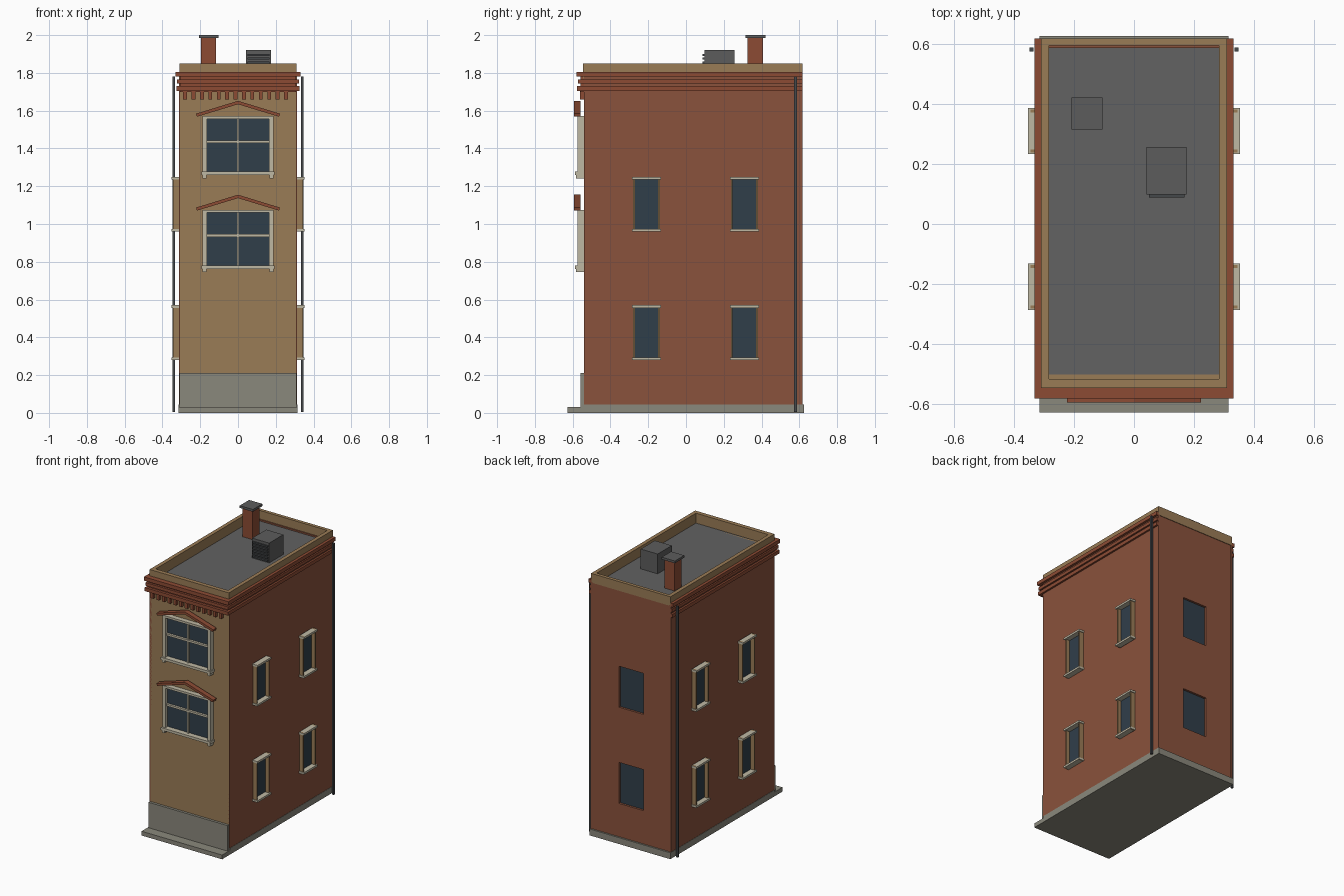
import bpy
import bmesh
from mathutils import Vector

if "Cube" in bpy.data.objects:
    bpy.data.objects.remove(bpy.data.objects["Cube"])


def material(name, hex_code):
    srgb = [int(hex_code[i:i + 2], 16) / 255 for i in (0, 2, 4)]
    colour = [c / 12.92 if c < 0.04 else ((c + 0.055) / 1.055) ** 2.4 for c in srgb] + [1]
    mat = bpy.data.materials.new(name)
    mat.use_nodes = True
    mat.diffuse_color = colour
    bsdf = next(n for n in mat.node_tree.nodes if n.type == 'BSDF_PRINCIPLED')
    bsdf.inputs["Base Color"].default_value = colour
    return mat


tan = material("tan_render", "9A7C56")
brick = material("red_brick", "8A523C")
cornice_red = material("cornice_red", "8C4B34")
stone = material("grey_stone", "8A887C")
trim = material("cream_trim", "BFB8A3")
glass = material("dark_glass", "303E4A")
roofing = material("roof_grey", "626262")
metal = material("dark_metal", "45484B")
unit_grey = material("unit_grey", "5C5C5C")


def finish(name, bm, mat):
    bmesh.ops.recalc_face_normals(bm, faces=bm.faces)
    mesh = bpy.data.meshes.new(name)
    bm.to_mesh(mesh)
    bm.free()
    mesh.materials.append(mat)
    obj = bpy.data.objects.new(name, mesh)
    bpy.context.collection.objects.link(obj)
    return obj


def boxes(name, mat, *spans):
    """One object made of boxes, each given as x, y and z ranges."""
    bm = bmesh.new()
    for span in spans:
        low, high = Vector([r[0] for r in span]), Vector([r[1] for r in span])
        verts = bmesh.ops.create_cube(bm, size=1)["verts"]
        for v in verts:
            v.co = Vector([(low[i] + high[i]) / 2 + v.co[i] * (high[i] - low[i]) for i in range(3)])
    return finish(name, bm, mat)


def extrude_profile(name, mat, points, y0, y1):
    """Extrude an outline in x and z along y."""
    bm = bmesh.new()
    face = bm.faces.new([bm.verts.new((x, y0, z)) for x, z in points])
    new = bmesh.ops.extrude_face_region(bm, geom=[face])["geom"]
    bmesh.ops.translate(bm, vec=(0, y1 - y0, 0), verts=[v for v in new if isinstance(v, bmesh.types.BMVert)])
    return finish(name, bm, mat)


def both(a):
    return (-a, a)


FRONT, BACK, SIDE = -0.54, 0.613, 0.313
FLOORS = ((0.28, 0.57), (0.96, 1.25))

# Base
boxes("foundation", stone, (both(0.315), (-0.54, 0.625), (0, 0.045)))
boxes("front_step", stone, (both(0.315), (-0.627, -0.53), (0, 0.03)))
boxes("front_plinth", stone, (both(0.309), (-0.558, -0.53), (0.03, 0.21)))

# Walls
boxes("front_wall", tan, (both(0.306), (FRONT, -0.5), (0.03, 1.78)))
for side, label in ((1, "left"), (-1, "right")):
    xs = sorted((side * 0.3, side * SIDE))
    boxes(label + "_wall", brick, (xs, (FRONT, BACK + 0.004), (0.045, 1.79)))

# Back wall built around two recessed openings
W = 0.095
skin = (0.585, BACK)
heights = [0.045] + [z for f in FLOORS for z in f] + [1.79]
parts = [((-0.305, -W), skin, (0.045, 1.79)), ((W, 0.305), skin, (0.045, 1.79))]
parts += [(both(W), skin, (heights[i], heights[i + 1])) for i in (0, 2, 4)]
boxes("back_wall", brick, *parts)
boxes("back_glass", glass, *[(both(W), (0.585, 0.598), f) for f in FLOORS])

# Roof and parapet
boxes("roof_deck", roofing, (both(0.3), (-0.53, 0.6), (1.74, 1.78)))
boxes("parapet", tan,
      (both(0.31), (-0.545, -0.515), (1.77, 1.85)),
      (both(0.31), (0.593, BACK + 0.004), (1.785, 1.85)),
      ((-0.31, -0.283), (-0.515, 0.593), (1.77, 1.85)),
      ((0.283, 0.31), (-0.515, 0.593), (1.77, 1.85)))

# Stepped cornice around the front and both sides
bands = []
for z0, z1, out in ((1.78, 1.806, 0.04), (1.743, 1.765, 0.033), (1.705, 1.73, 0.036), (1.70, 1.79, 0.018)):
    x = 0.29 + out
    bands.append((both(x), (FRONT - out, -0.52), (z0, z1)))
    for s in (-1, 1):
        bands.append((sorted((s * 0.305, s * x)), (-0.52, BACK + 0.004), (z0, z1)))
boxes("cornice", cornice_red, *bands)
boxes("dentils", cornice_red, *[((-0.29 + i * 0.0445, -0.27 + i * 0.0445), (-0.562, -0.53), (1.66, 1.705))
                                for i in range(13)])

# Front windows
for base, label in ((0.75, "lower"), (1.247, "upper")):
    top = base + 0.325
    ys = (-0.575, -0.535)
    boxes(label + "_front_glass", glass, (both(0.168), (-0.549, -0.535), (base + 0.03, top - 0.01)))
    boxes(label + "_front_frame", trim,
          ((-0.188, -0.165), ys, (base + 0.02, top)),
          ((0.165, 0.188), ys, (base + 0.02, top)),
          (both(0.188), ys, (top - 0.015, top)),
          (both(0.193), (-0.587, -0.535), (base + 0.013, base + 0.031)),
          (both(0.006), (-0.562, -0.535), (base + 0.03, top - 0.01)),
          (both(0.166), (-0.565, -0.535), (base + 0.182, base + 0.196)))
    boxes(label + "_sill_brackets", trim,
          *[((x - 0.01, x + 0.01), (-0.582, -0.535), (base - 0.005, base + 0.014)) for x in (-0.178, 0.178)])
    roofline = [(-0.222, top + 0.012), (0, top + 0.08), (0.222, top + 0.012),
                (0.217, top - 0.004), (0, top + 0.062), (-0.217, top - 0.004)]
    extrude_profile(label + "_pediment", cornice_red, roofline, -0.594, -0.558)

# Side windows and drainpipes
for s, label in ((1, "left"), (-1, "right")):
    panes, jambs, ledges = [], [], []
    for y in (-0.209, 0.309):
        for z0, z1 in FLOORS:
            panes.append((sorted((s * 0.305, s * 0.316)), (y - 0.066, y + 0.066), (z0, z1)))
            for e in (-1, 1):
                ends = sorted((y + e * 0.062, y + e * 0.072))
                jambs.append((sorted((s * 0.305, s * 0.344)), ends, (z0, z1)))
            for z in (z0, z1 - 0.014):
                ledges.append((sorted((s * 0.305, s * 0.353)), (y - 0.077, y + 0.077), (z, z + 0.014)))
    boxes(label + "_side_glass", glass, *panes)
    boxes(label + "_side_jambs", tan, *jambs)
    boxes(label + "_side_ledges", trim, *ledges)
    boxes(label + "_drainpipe", metal, (sorted((s * 0.334, s * 0.347)), (0.573, 0.587), (0.005, 1.78)))

# Chimney
boxes("chimney", cornice_red, ((-0.195, -0.116), (0.326, 0.407), (1.77, 1.986)))
boxes("chimney_cap", unit_grey, ((-0.207, -0.104), (0.315, 0.42), (1.984, 2.0)))

# Rooftop cooling unit with louvres
boxes("cooling_unit", unit_grey, ((0.042, 0.175), (0.098, 0.256), (1.775, 1.92)))
boxes("cooling_louvres", metal, *[((0.05, 0.168), (0.088, 0.1), (1.79 + i * 0.02, 1.801 + i * 0.02))
                                  for i in range(6)])
